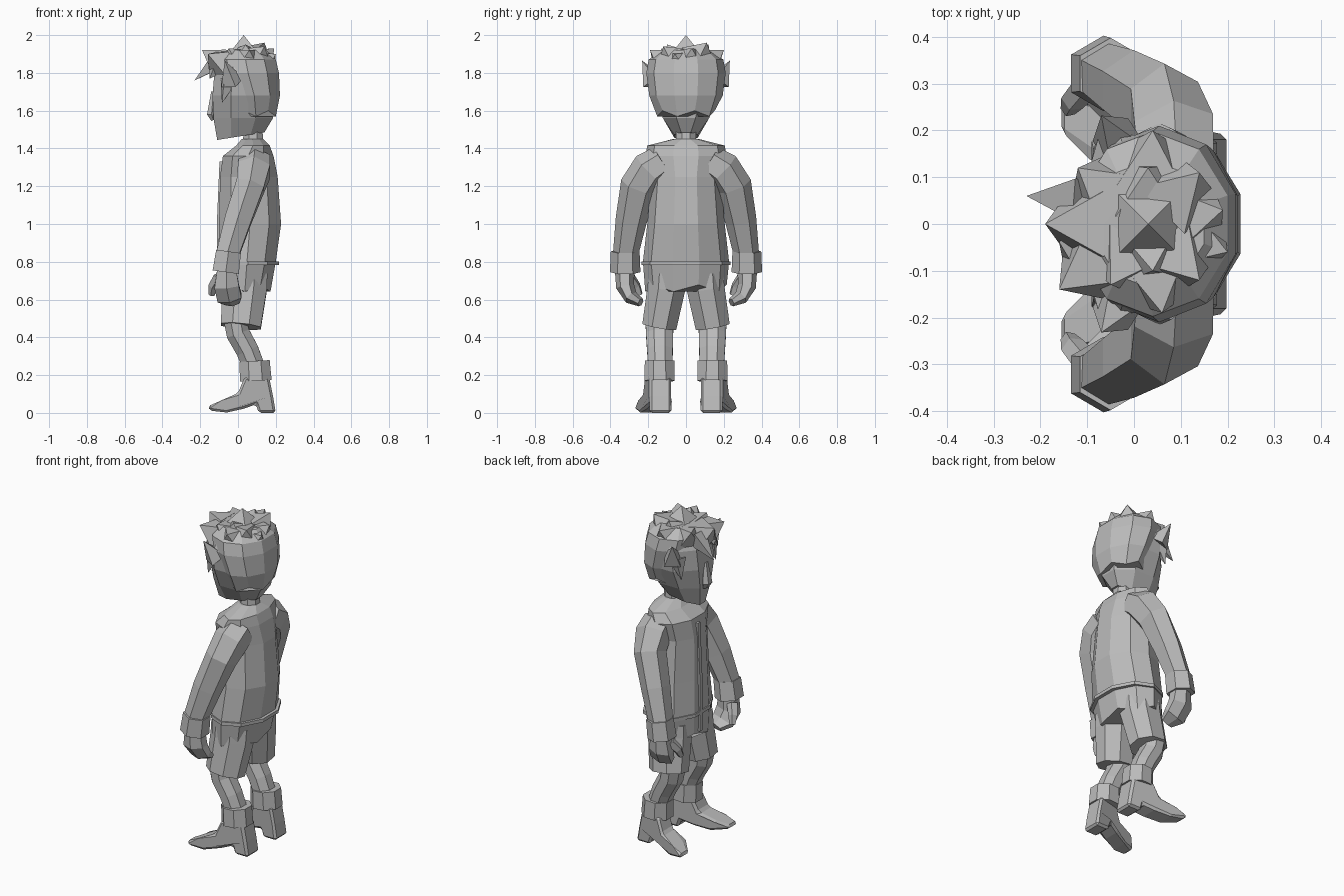
import bpy
import bmesh
import math
from mathutils import Vector

cube = bpy.data.objects.get("Cube")
if cube:
    bpy.data.objects.remove(cube, do_unlink=True)

clay = bpy.data.materials.new("plain grey")
clay.use_nodes = True
grey = (0.5, 0.5, 0.5, 1)
clay.diffuse_color = grey
clay.node_tree.nodes["Principled BSDF"].inputs["Base Color"].default_value = grey


def finish(name, bm, mirrored=False, bevel=0):
    """Turn a bmesh into a flat shaded object, optionally copied to the other side."""
    bmesh.ops.recalc_face_normals(bm, faces=bm.faces)
    mesh = bpy.data.meshes.new(name)
    bm.to_mesh(mesh)
    bm.free()
    mesh.materials.append(clay)
    part = bpy.data.objects.new(name, mesh)
    bpy.context.collection.objects.link(part)
    if bevel:
        edge = part.modifiers.new("soft edge", "BEVEL")
        edge.width = bevel
        edge.segments = 1
    if mirrored:
        mirror = part.modifiers.new("other side", "MIRROR")
        mirror.use_axis = (False, True, False)
        mirror.use_mirror_merge = False
    return part


def skin(bm, rings):
    """Bridge successive vertex rings and close both ends."""
    loops = [[bm.verts.new(p) for p in ring] for ring in rings]
    for low, high in zip(loops, loops[1:]):
        for i in range(len(low)):
            j = (i + 1) % len(low)
            bm.faces.new((low[i], low[j], high[j], high[i]))
    bm.faces.new(loops[0])
    bm.faces.new(loops[-1])


def circle(sides):
    """Unit polygon with flat sides facing each axis."""
    grow = 1 / math.cos(math.pi / sides)
    angles = [math.tau * (i + 0.5) / sides for i in range(sides)]
    return [(math.cos(a) * grow, math.sin(a) * grow) for a in angles]


def stack(name, levels, sides=8, tilt=0, zigzag=0):
    """Level rings given as height, front x, back x, half width."""
    rings = []
    for n, (z, front, back, width) in enumerate(levels):
        ring = []
        for i, (c, s) in enumerate(circle(sides)):
            drop = 0 if n else tilt * c + zigzag * (-1) ** i
            ring.append(((front + back) / 2 + c * (back - front) / 2, s * width, z + drop))
        rings.append(ring)
    bm = bmesh.new()
    skin(bm, rings)
    return finish(name, bm)


def tube(name, path, sides=6, mirrored=True):
    """Rings square to a path given as x, y, z, depth, width."""
    points = [Vector(p[:3]) for p in path]
    rings = []
    for i, p in enumerate(points):
        ahead = (points[min(i + 1, len(points) - 1)] - points[max(i - 1, 0)]).normalized()
        depth = Vector((1, 0, 0))
        depth = (depth - ahead * depth.dot(ahead)).normalized()
        across = ahead.cross(depth)
        rings.append([p + depth * c * path[i][3] + across * s * path[i][4]
                      for c, s in circle(sides)])
    bm = bmesh.new()
    skin(bm, rings)
    return finish(name, bm, mirrored)


def spike(bm, base, tip, radius):
    """Four sided lock of hair from base to tip."""
    base, tip = Vector(base), Vector(tip)
    turn = (tip - base).to_track_quat("Z", "Y")
    foot = [bm.verts.new(base + turn @ Vector((c * radius, s * radius, 0)))
            for c, s in circle(4)]
    point = bm.verts.new(tip)
    for i in range(4):
        bm.faces.new((foot[i], foot[(i + 1) % 4], point))
    bm.faces.new(foot)


# Head and neck, face towards -x
stack("head", [
    (1.465, -0.11, 0.14, 0.062), (1.56, -0.13, 0.185, 0.122), (1.68, -0.135, 0.2, 0.175),
    (1.8, -0.125, 0.2, 0.19), (1.88, -0.1, 0.17, 0.16)], tilt=0.02)
stack("neck", [(1.36, 0.02, 0.14, 0.06), (1.49, 0.03, 0.13, 0.052)])
tube("nose", [(-0.13, 0, 1.7, 0.012, 0.015), (-0.14, 0, 1.58, 0.024, 0.032),
              (-0.13, 0, 1.55, 0.012, 0.02)], mirrored=False)

# Hair cap and locks
stack("hair_cap", [
    (1.585, -0.01, 0.2, 0.145), (1.68, -0.05, 0.222, 0.185), (1.8, -0.11, 0.217, 0.2),
    (1.87, -0.12, 0.2, 0.188), (1.92, -0.08, 0.15, 0.13)], sides=10, zigzag=0.015)

locks = bmesh.new()
core = Vector((0.03, 0, 1.78))
tips = [(-0.19, 0, 1.92), (-0.16, -0.14, 1.9), (-0.12, 0.12, 1.92), (0.03, 0, 2.0),
        (0.14, 0.11, 1.96), (0.14, -0.12, 1.94), (0.19, 0.03, 1.93), (0.04, 0.2, 1.92),
        (0.06, -0.19, 1.92), (-0.05, -0.13, 1.93), (0.03, 0.12, 1.95), (0.04, -0.1, 1.95),
        (0.2, -0.06, 1.9)]
for tip in tips:
    spike(locks, core.lerp(Vector(tip), 0.6), tip, 0.07)
spike(locks, (-0.1, 0.05, 1.87), (-0.23, 0.06, 1.76), 0.045)
spike(locks, (-0.1, -0.06, 1.85), (-0.15, -0.09, 1.77), 0.05)
finish("hair_locks", locks)

side_locks = bmesh.new()
spike(side_locks, (-0.03, 0.17, 1.75), (-0.07, 0.232, 1.865), 0.045)
spike(side_locks, (-0.05, 0.155, 1.76), (-0.085, 0.165, 1.64), 0.035)
finish("side_locks", side_locks, mirrored=True)

# Jacket
stack("jacket", [
    (0.66, -0.1, 0.172, 0.205), (0.8, -0.105, 0.2, 0.217), (1.0, -0.1, 0.228, 0.195),
    (1.25, -0.095, 0.21, 0.175), (1.36, -0.08, 0.188, 0.205), (1.415, -0.01, 0.168, 0.195),
    (1.45, 0.02, 0.135, 0.065)], sides=10, zigzag=0.018)
stack("waistband", [(0.782, -0.112, 0.218, 0.224), (0.802, -0.112, 0.218, 0.224)], sides=10)
tube("jacket_front_edge", [(-0.104, 0.015, 0.68, 0.008, 0.012),
                           (-0.104, 0.015, 1.0, 0.008, 0.012),
                           (-0.09, 0.015, 1.33, 0.008, 0.012)], sides=4, mirrored=False)

# Arms
tube("sleeve", [(0.09, 0.12, 1.33, 0.08, 0.08), (0.085, 0.19, 1.285, 0.085, 0.09),
                (0.065, 0.25, 1.2, 0.075, 0.086), (0.0, 0.29, 1.02, 0.07, 0.072),
                (-0.055, 0.32, 0.84, 0.06, 0.058)])
tube("sleeve_cuff", [(-0.05, 0.322, 0.855, 0.066, 0.066), (-0.065, 0.322, 0.745, 0.07, 0.07)])
tube("hand", [(-0.06, 0.325, 0.76, 0.05, 0.045), (-0.06, 0.322, 0.67, 0.065, 0.042),
              (-0.045, 0.29, 0.61, 0.065, 0.033), (-0.03, 0.24, 0.585, 0.04, 0.02)])
tube("thumb", [(-0.1, 0.3, 0.72, 0.025, 0.025), (-0.13, 0.265, 0.67, 0.022, 0.022),
               (-0.14, 0.245, 0.625, 0.014, 0.014)], sides=5)

# Shorts and legs
tube("shorts_leg", [(0.015, 0.141, 0.458, 0.106, 0.091), (0.035, 0.104, 0.66, 0.118, 0.1),
                    (0.038, 0.1, 0.74, 0.118, 0.098)], sides=8)
tube("leg", [(-0.015, 0.14, 0.5, 0.062, 0.075), (0.0, 0.14, 0.42, 0.062, 0.072),
             (0.05, 0.138, 0.33, 0.06, 0.068), (0.085, 0.136, 0.24, 0.058, 0.064)], sides=8)

# Boots, toes turned outwards
tube("boot_cuff", [(0.088, 0.14, 0.275, 0.08, 0.078), (0.094, 0.14, 0.17, 0.084, 0.08)], sides=8)
outline = [(0.2, 0), (0.11, 0), (0.095, 0.045), (0.03, 0.022), (-0.06, 0.002),
           (-0.15, 0.012), (-0.16, 0.035), (-0.09, 0.065), (0.0, 0.105), (0.035, 0.19),
           (0.165, 0.19), (0.185, 0.09)]
boot = bmesh.new()
sections = []
for side in (-1, 1):
    section = []
    for x, z in outline:
        middle = 0.135 + 0.38 * max(0, 0.1 - x)
        section.append((x, middle + side * (0.036 if x < -0.1 else 0.058), z))
    sections.append(section)
skin(boot, sections)
finish("boot", boot, mirrored=True, bevel=0.02)
